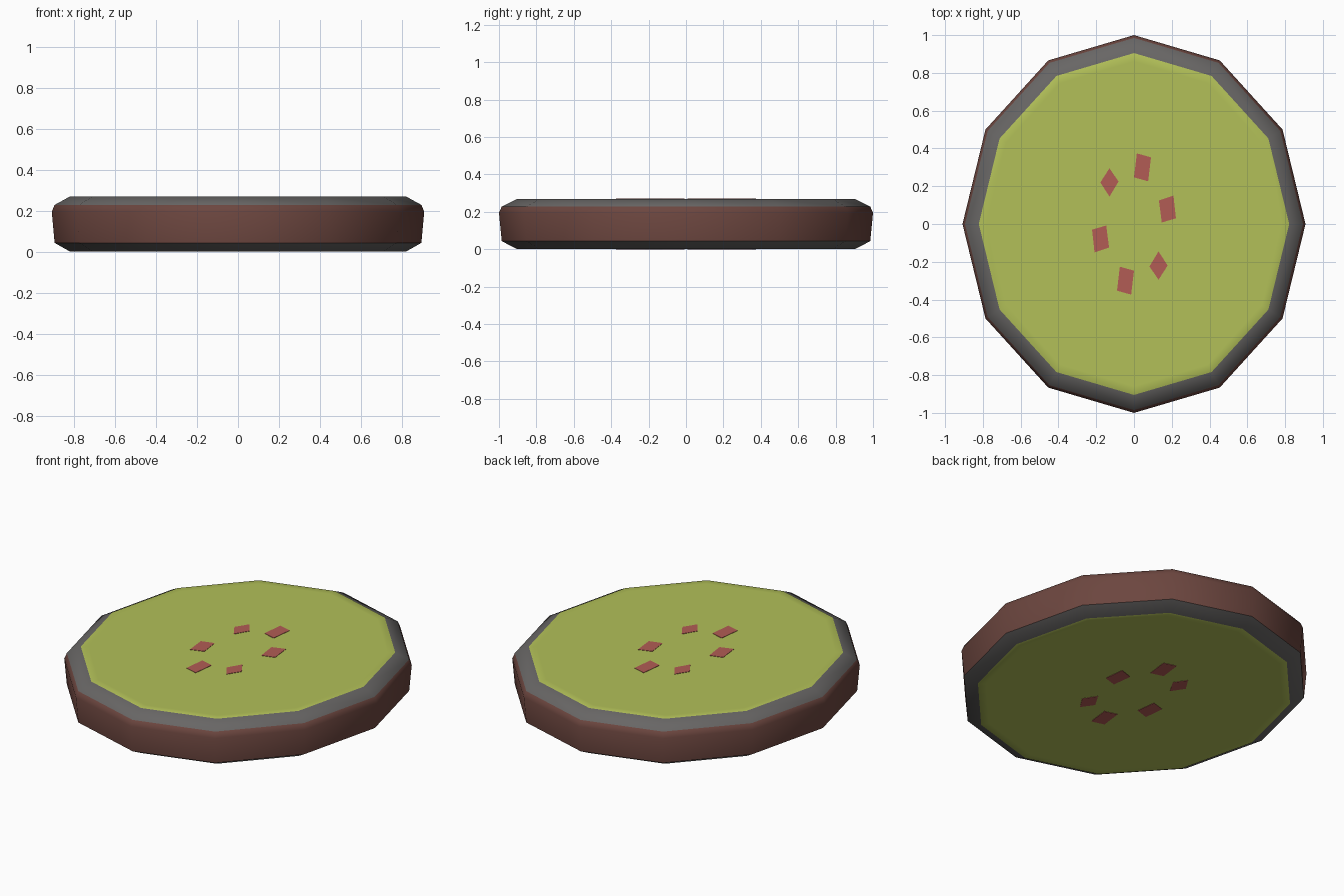
import bpy, bmesh, math

if "Cube" in bpy.data.objects:
    bpy.data.objects.remove(bpy.data.objects["Cube"])

RX, RY, SIDES = 0.908, 1.0, 12


def material(name, srgb):
    lin = [((c / 255 + 0.055) / 1.055) ** 2.4 for c in srgb]
    m = bpy.data.materials.new(name)
    m.diffuse_color = (*lin, 1)
    m.use_nodes = True
    m.node_tree.nodes["Principled BSDF"].inputs["Base Color"].default_value = m.diffuse_color
    return m


green = material("lime green", (178, 192, 88))
grey = material("rim grey", (104, 102, 101))
brown = material("side brown", (108, 70, 63))
red = material("dusty red", (178, 92, 85))


def make_object(name, bm, mats):
    mesh = bpy.data.meshes.new(name)
    bmesh.ops.recalc_face_normals(bm, faces=bm.faces)
    bm.to_mesh(mesh)
    bm.free()
    for m in mats:
        mesh.materials.append(m)
    ob = bpy.data.objects.new(name, mesh)
    bpy.context.collection.objects.link(ob)
    return ob


# Disc: stacked 12-sided rings (radius, z); colour index of the band above each
profile = [(0.86, 0.002, 0), (0.905, 0.002, 1), (0.985, 0.043, 2),
           (1.0, 0.195, 2), (0.985, 0.228, 1), (0.905, 0.268, 0), (0.86, 0.268, 0)]
bm = bmesh.new()
rings = []
for r, z, _ in profile:
    rings.append([bm.verts.new((RX * r * math.sin(2 * math.pi * i / SIDES),
                                RY * r * math.cos(2 * math.pi * i / SIDES), z))
                  for i in range(SIDES)])
for a, b, (_, _, colour) in zip(rings, rings[1:], profile):
    for i in range(SIDES):
        j = (i + 1) % SIDES
        f = bm.faces.new((a[i], a[j], b[j], b[i]))
        f.material_index = colour
        f.smooth = True
bm.faces.new(rings[0])
bm.faces.new(rings[-1])
disc = make_object("disc", bm, [green, grey, brown])
bpy.context.view_layer.objects.active = disc
disc.select_set(True)
bpy.ops.object.shade_smooth_by_angle(angle=math.radians(40))

# Red flecks: three shapes, repeated by a half turn, on both faces
flecks = [
    ((-0.13, 0.22), [(0, 0.075), (0.048, 0.005), (0, -0.075), (-0.048, 0)]),
    ((0.045, 0.30), [(-0.03, 0.074), (0.045, 0.053), (0.03, -0.074), (-0.045, -0.053)]),
    ((0.177, 0.08), [(0.032, 0.07), (0.045, -0.05), (-0.03, -0.072), (-0.045, 0.045)]),
]
for name, z0 in (("top_flecks", 0.267), ("bottom_flecks", 0.0)):
    bm = bmesh.new()
    for (cx, cy), pts in flecks:
        for s in (1, -1):
            face = bm.faces.new([bm.verts.new((s * (cx + x), s * (cy + y), z0))
                                 for x, y in pts])
            ext = bmesh.ops.extrude_face_region(bm, geom=[face])["geom"]
            bmesh.ops.translate(bm, vec=(0, 0, 0.003),
                                verts=[v for v in ext if isinstance(v, bmesh.types.BMVert)])
    make_object(name, bm, [red])
